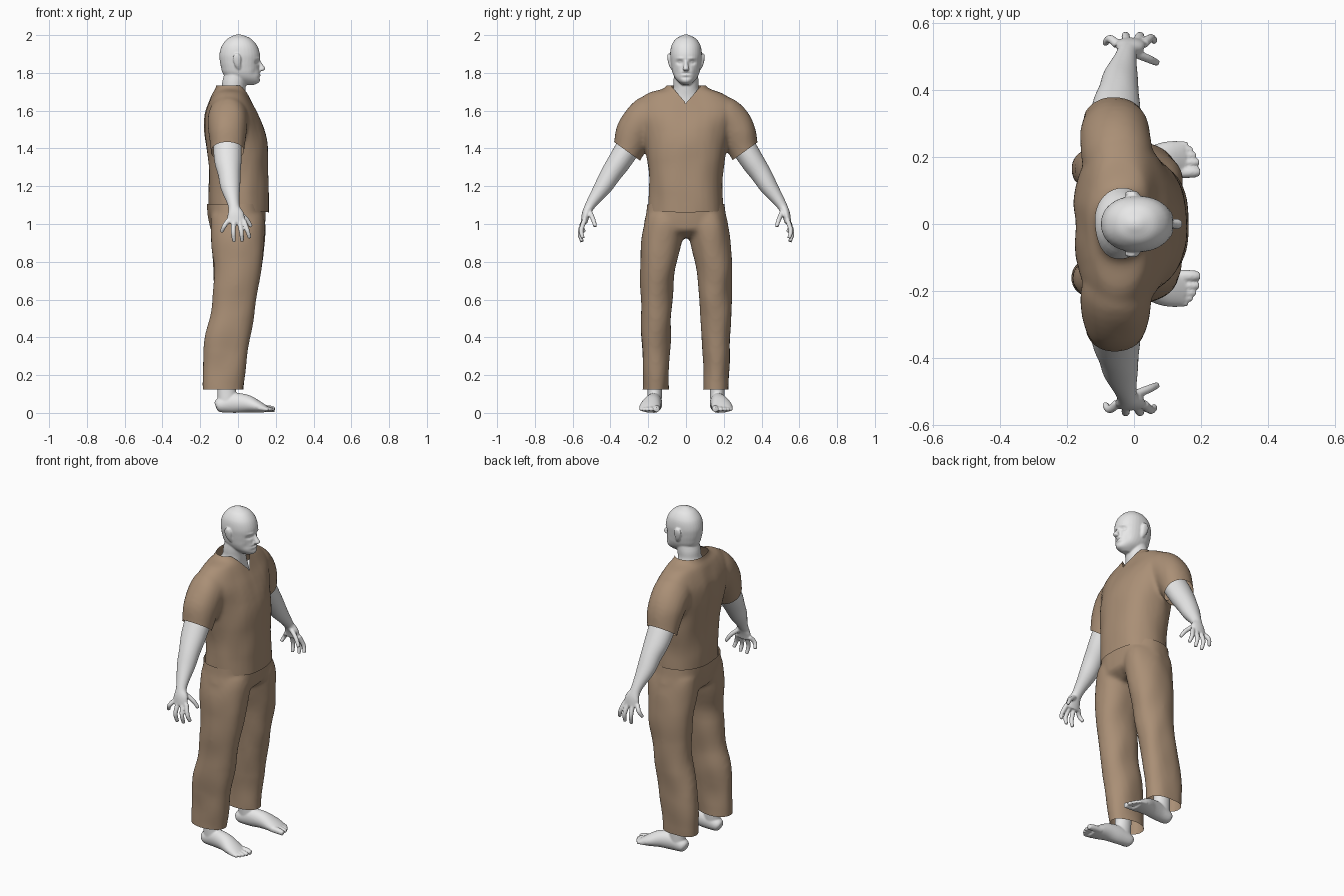
import bpy, bmesh, math
from mathutils import Vector, noise

if "Cube" in bpy.data.objects:
    bpy.data.objects.remove(bpy.data.objects["Cube"])


def material(name, rgb):
    m = bpy.data.materials.new(name)
    m.diffuse_color = (*rgb, 1)
    m.use_nodes = True
    m.node_tree.nodes["Principled BSDF"].inputs["Base Color"].default_value = m.diffuse_color
    return m


SKIN = material("pale grey skin", (0.8, 0.8, 0.8))
CLOTH = material("brown cloth", (0.40, 0.275, 0.18))


def stack(rows):
    """Horizontal sections (z, x back, x front, half width) to rings."""
    return [((b + f) / 2, 0, z, (f - b) / 2, w) for z, b, f, w in rows]


def mirrored(rings, s):
    return [(x, s * y, z, a, b) for x, y, z, a, b in rings]


def spline(rings, steps=4):
    out, n = [], len(rings)
    for i in range(n - 1):
        p = [rings[max(0, min(n - 1, i + k))] for k in (-1, 0, 1, 2)]
        for j in range(steps):
            t = j / steps
            out.append([0.5 * (2 * b + (c - a) * t + (2 * a - 5 * b + 4 * c - d) * t * t
                               + (3 * b - a - 3 * c + d) * t ** 3) for a, b, c, d in zip(*p)])
    return out + [list(rings[-1])]


def tube(bm, rings, flat=False, ref=(1, 0, 0), power=2.0, sides=32):
    """Closed loft through elliptical rings (x, y, z, radius along ref, other radius)."""
    rs = spline(rings)
    loops = []
    for i, r in enumerate(rs):
        t = Vector(rs[min(i + 1, len(rs) - 1)][:3]) - Vector(rs[max(i - 1, 0)][:3])
        t = Vector((0, 0, 1)) if flat else t.normalized()
        u = Vector(ref)
        u = (u - t * u.dot(t)).normalized()
        v = t.cross(u)
        loop = []
        for k in range(sides):
            c, s = math.cos(2 * math.pi * k / sides), math.sin(2 * math.pi * k / sides)
            c = math.copysign(abs(c) ** (2 / power), c)
            s = math.copysign(abs(s) ** (2 / power), s)
            loop.append(bm.verts.new(Vector(r[:3]) + u * c * r[3] + v * s * r[4]))
        loops.append(loop)
    for a, b in zip(loops, loops[1:]):
        for k in range(sides):
            bm.faces.new((a[k], a[(k + 1) % sides], b[(k + 1) % sides], b[k]))
    bm.faces.new(loops[0][::-1])
    bm.faces.new(loops[-1])


def cut(bm, point, normal, keep=lambda c: True, clear=True):
    """Slice off what lies beyond a plane, only among faces chosen by a rule."""
    faces = [f for f in bm.faces if keep(f.calc_center_median())]
    geom = list({v for f in faces for v in f.verts}) + list({e for f in faces for e in f.edges}) + faces
    bmesh.ops.bisect_plane(bm, geom=geom, plane_co=point, plane_no=normal, clear_outer=clear)


def part(name, mat, build, voxel, smooth, finish=None):
    """Fuse overlapping lofts into one smooth surface."""
    bm = bmesh.new()
    build(bm)
    bmesh.ops.recalc_face_normals(bm, faces=bm.faces)
    me = bpy.data.meshes.new(name)
    bm.to_mesh(me)
    bm.free()
    ob = bpy.data.objects.new(name, me)
    bpy.context.collection.objects.link(ob)
    mod = ob.modifiers.new("fuse", 'REMESH')
    mod.mode, mod.voxel_size = 'VOXEL', voxel
    bpy.context.view_layer.update()
    fused = bpy.data.meshes.new_from_object(ob.evaluated_get(bpy.context.evaluated_depsgraph_get()))
    ob.modifiers.clear()
    ob.data = fused
    bm = bmesh.new()
    bm.from_mesh(fused)
    for _ in range(smooth):
        bmesh.ops.smooth_vert(bm, verts=bm.verts, factor=0.5, use_axis_x=True, use_axis_y=True, use_axis_z=True)
    if finish:
        finish(bm)
    for f in bm.faces:
        f.smooth = True
        f.material_index = 0
    bm.to_mesh(fused)
    bm.free()
    fused.materials.clear()
    fused.materials.append(mat)
    return ob


def folds(bm, amount):
    bm.normal_update()
    for v, n in [(v, v.normal.copy()) for v in bm.verts]:
        v.co += n * amount * noise.noise(Vector((v.co.x * 9, v.co.y * 9, v.co.z * 6)))


# Shirt: torso and short sleeves, open at hem, cuffs and V neck
def shirt(bm):
    tube(bm, stack([(1.00, -.155, .167, .198), (1.11, -.157, .165, .197), (1.24, -.157, .162, .197),
                    (1.40, -.177, .157, .213), (1.50, -.187, .137, .236), (1.58, -.18, .108, .262),
                    (1.64, -.16, .074, .258), (1.69, -.137, .05, .20), (1.72, -.117, .04, .115),
                    (1.78, -.107, .035, .085)]), flat=True, power=2.25)
    for s in (1, -1):
        tube(bm, mirrored([(-.045, .12, 1.60, .09, .08), (-.05, .20, 1.57, .105, .108),
                           (-.055, .27, 1.49, .10, .102), (-.058, .31, 1.385, .09, .08),
                           (-.06, .35, 1.30, .088, .077)], s))


def shirt_finish(bm):
    for v in bm.verts:  # hollow along the spine
        if v.co.x < -.08 and 1.2 < v.co.z < 1.68:
            v.co.x += .016 * math.exp(-(v.co.y / .05) ** 2) * math.sin((v.co.z - 1.2) / .48 * math.pi)
    folds(bm, .007)
    cut(bm, (0, 0, 1.075), (-.08, 0, -1))
    for s in (1, -1):
        cut(bm, (0, s * .312, 1.385), (0, s * .584, -.811), lambda c: s * c.y > .238 and c.z < 1.5)
    cut(bm, (0, 0, 1.732), (0, 0, 1))
    cut(bm, (0, 0, 0), (0, 1, 0), clear=False)
    for s in (1, -1):
        cut(bm, (0, 0, 1.64), (0, s * -.755, .656), lambda c: c.x > -.04 and 0 < s * c.y < .1)


part("shirt", CLOTH, shirt, .011, 4, shirt_finish)


# Trousers: hips and two loose legs, open at waist and hems
def trousers(bm):
    tube(bm, stack([(.925, -.07, .07, .07), (.96, -.135, .135, .20), (1.00, -.15, .147, .222),
                    (1.06, -.163, .15, .209), (1.15, -.165, .15, .20)]), flat=True, power=2.3)
    for s in (1, -1):
        tube(bm, mirrored([(-.078, .16, .05, .108, .066), (-.078, .16, .13, .108, .067),
                           (-.06, .16, .36, .117, .076), (-.026, .157, .55, .113, .084),
                           (-.004, .15, .75, .125, .092), (.001, .13, .90, .142, .109),
                           (0, .115, .99, .147, .108), (-.005, .11, 1.05, .14, .095)], s), flat=True, power=2.2)


def trousers_finish(bm):
    folds(bm, .008)
    cut(bm, (0, 0, .123), (0, 0, -1))
    cut(bm, (0, 0, 1.105), (0, 0, 1))


part("trousers", CLOTH, trousers, .011, 4, trousers_finish)


# Head with neck, nose, lips and ears
def head(bm):
    tube(bm, stack([(1.735, -.01, .08, .02), (1.75, -.03, .112, .038), (1.772, -.06, .117, .058),
                    (1.80, -.082, .116, .071), (1.83, -.09, .112, .077), (1.86, -.096, .115, .081),
                    (1.90, -.098, .116, .084), (1.945, -.085, .101, .077), (1.98, -.056, .07, .054),
                    (1.997, -.025, .034, .024), (2.003, -.008, .014, .008)]), flat=True, power=2.15)
    tube(bm, [(-.045, 0, 1.58, .085, .13), (-.04, 0, 1.66, .075, .095), (-.025, 0, 1.71, .064, .068),
              (-.018, 0, 1.76, .064, .066), (0, 0, 1.83, .06, .06)], flat=True)
    tube(bm, [(.107, 0, 1.872, .008, .009), (.118, 0, 1.845, .013, .011), (.128, 0, 1.822, .018, .016),
              (.118, 0, 1.811, .014, .017)], flat=True)
    for s in (1, -1):
        tube(bm, mirrored([(.006, .072, 1.822, .01, .008), (-.002, .084, 1.845, .017, .008),
                           (-.006, .09, 1.88, .022, .009), (-.008, .09, 1.902, .012, .007)], s))


FACE = [(.033, 1.855, .017, .011, -.013), (.033, 1.856, .009, .006, .006), (.03, 1.877, .02, .007, .004),
        (0, 1.798, .022, .0035, -.005), (0, 1.806, .02, .005, .004), (0, 1.789, .018, .005, .004),
        (0, 1.775, .025, .006, -.004), (.05, 1.80, .014, .02, -.006)]


def head_finish(bm):
    for v in bm.verts:  # eye sockets, brow, mouth and cheeks
        if v.co.x > .03 and v.co.z > 1.755:
            y, z = abs(v.co.y), v.co.z
            v.co.x += sum(d * math.exp(-((y - cy) / sy) ** 2 - ((z - cz) / sz) ** 2)
                          for cy, cz, sy, sz, d in FACE)


part("head", SKIN, head, .0042, 3, head_finish)

# Fingers: knuckle, middle joint, tip
FINGERS = [((-.05, .535, 1.02), (-.072, .553, .99), (-.087, .538, .957)),
           ((-.023, .543, 1.01), (-.025, .562, .955), (-.02, .55, .905)),
           ((.008, .543, 1.01), (.018, .562, .955), (.022, .55, .908)),
           ((.03, .537, 1.02), (.05, .555, .965), (.062, .545, .925)),
           ((.0, .51, 1.065), (.045, .492, 1.025), (.07, .48, .985))]
# Toes: start, tip, radius
TOES = [(.155, .187, .018), (.184, .186, .0125), (.205, .177, .012), (.222, .167, .0115), (.237, .153, .011)]

for s, side in ((1, "left"), (-1, "right")):
    # Arm and hand
    def arm(bm):
        tube(bm, mirrored([(-.05, .22, 1.54, .065, .065), (-.055, .29, 1.43, .075, .066),
                           (-.053, .35, 1.335, .072, .062), (-.046, .397, 1.265, .06, .055),
                           (-.04, .44, 1.195, .052, .047), (-.027, .49, 1.125, .035, .032),
                           (-.02, .515, 1.085, .031, .025), (-.012, .53, 1.05, .044, .022),
                           (-.01, .54, 1.005, .046, .017)], s))
        for f in FINGERS:
            tube(bm, mirrored([(*p, r, r) for p, r in zip(f, (.0135, .0125, .010))], s), sides=12)

    part(side + "_arm", SKIN, arm, .0048, 2)

    # Foot, ankle and toes
    def foot(bm):
        tube(bm, mirrored([(-.045, .16, .45, .055, .05), (-.06, .163, .22, .048, .042),
                           (-.06, .165, .13, .049, .039), (-.055, .167, .05, .052, .038)], s), flat=True)
        tube(bm, mirrored([(-.118, .165, .035, .02, .02), (-.10, .165, .04, .036, .037),
                           (-.03, .168, .052, .042, .052), (.04, .178, .05, .048, .048),
                           (.10, .19, .034, .056, .034), (.148, .193, .02, .052, .018)], s), ref=(0, 1, 0))
        for y, x, r in TOES:
            tube(bm, mirrored([(.11, y, .025, r, r), (x - .02, y, .022, r, r), (x + .008, y, .016, r * .75, r * .75)], s),
                 ref=(0, 1, 0), sides=12)

    def foot_finish(bm):
        for v in bm.verts:
            v.co.z = max(v.co.z, 0)

    part(side + "_foot", SKIN, foot, .0048, 2, foot_finish)
